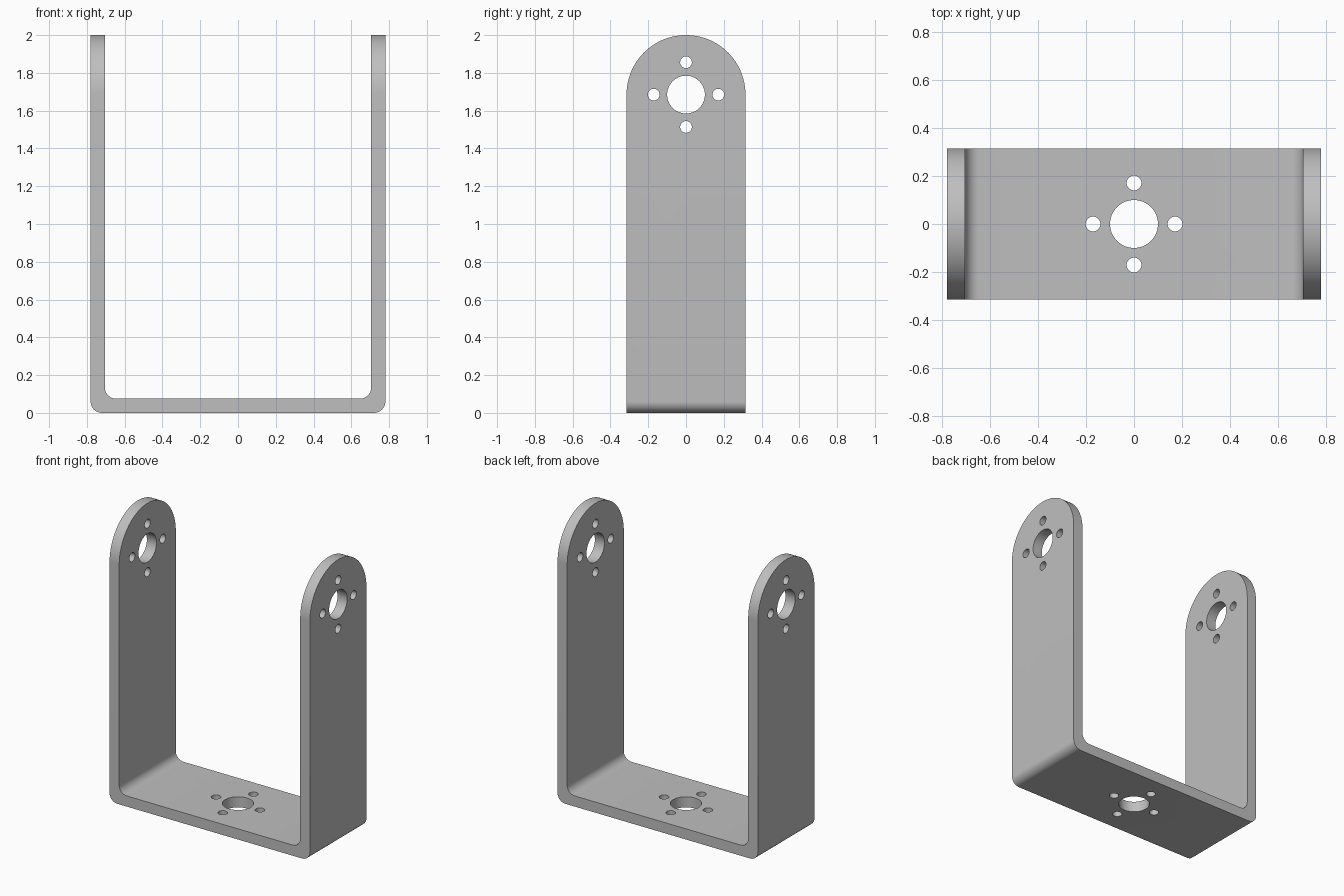
import bpy, bmesh
from math import sin, cos, pi, radians
from mathutils import Vector

cube = bpy.data.objects.get("Cube")
if cube:
    bpy.data.objects.remove(cube, do_unlink=True)

HALF_W, HALF_D, HEIGHT, THICK = 0.78, 0.315, 2.0, 0.075
BEND, BIG, SMALL, PITCH = 0.06, 0.1, 0.031, 0.171
ARCH_Z = HEIGHT - HALF_D

grey = bpy.data.materials.new("plain grey metal")
grey.use_nodes = True
colour = (0.52, 0.52, 0.52, 1)
grey.diffuse_color = colour
grey.node_tree.nodes["Principled BSDF"].inputs["Base Color"].default_value = colour


def arc(cx, cz, r, start, end, steps):
    angles = [radians(start + (end - start) * i / steps) for i in range(steps + 1)]
    return [(cx + r * cos(a), cz + r * sin(a)) for a in angles]


def prism(name, outline, place, sweep):
    """Extrude a 2D outline, mapped to 3D by place, along sweep."""
    bm = bmesh.new()
    face = bm.faces.new([bm.verts.new(place(u, v)) for u, v in outline])
    moved = bmesh.ops.extrude_face_region(bm, geom=[face])["geom"]
    bmesh.ops.translate(bm, vec=Vector(sweep),
                        verts=[g for g in moved if isinstance(g, bmesh.types.BMVert)])
    bmesh.ops.recalc_face_normals(bm, faces=bm.faces)
    mesh = bpy.data.meshes.new(name)
    bm.to_mesh(mesh)
    bm.free()
    mesh.materials.append(grey)
    obj = bpy.data.objects.new(name, mesh)
    bpy.context.collection.objects.link(obj)
    return obj


def cut(target, tool, operation):
    tool.hide_render = True
    mod = target.modifiers.new(operation.lower(), 'BOOLEAN')
    mod.operation, mod.solver, mod.object = operation, 'EXACT', tool
    bpy.context.view_layer.objects.active = target
    bpy.ops.object.modifier_apply(modifier=mod.name)
    bpy.data.objects.remove(tool, do_unlink=True)


# Bent strip: U profile with rounded inner and outer bends
top, inner = HEIGHT + 0.2, HALF_W - THICK
right_outer = arc(HALF_W - BEND, BEND, BEND, -90, 0, 12) + [(HALF_W, top)]
right_inner = [(inner, top)] + arc(inner - BEND, THICK + BEND, BEND, 0, -90, 12)
half = right_outer + right_inner
profile = half + [(-x, z) for x, z in reversed(half)]
bracket = prism("u_bracket", profile, lambda x, z: (x, -0.5, z), (0, 1, 0))

# Trim the strip to its width and round the arm ends
arch = [(-HALF_D, -0.2), (HALF_D, -0.2)] + arc(0, ARCH_Z, HALF_D, 0, 180, 64)
cut(bracket, prism("arch_trim", arch, lambda y, z: (-1, y, z), (2, 0, 0)), 'INTERSECT')

# Hub hole with four screw holes, through both arms and through the base
holes = [(0, 0, BIG)] + [(PITCH * cos(k * pi / 2), PITCH * sin(k * pi / 2), SMALL)
                         for k in range(4)]
for u, v, r in holes:
    ring = arc(u, v, r, 0, 360, 48)[:-1]
    cut(bracket, prism("arm_hole", ring, lambda y, z: (-1, y, z + ARCH_Z), (2, 0, 0)),
        'DIFFERENCE')
    cut(bracket, prism("base_hole", ring, lambda x, y: (x, y, -0.2), (0, 0, 0.5)),
        'DIFFERENCE')

# Smooth the bends, arches and holes, keeping edges crisp
bpy.ops.object.select_all(action='DESELECT')
bracket.select_set(True)
bpy.context.view_layer.objects.active = bracket
bpy.ops.object.shade_smooth_by_angle(angle=radians(30))
